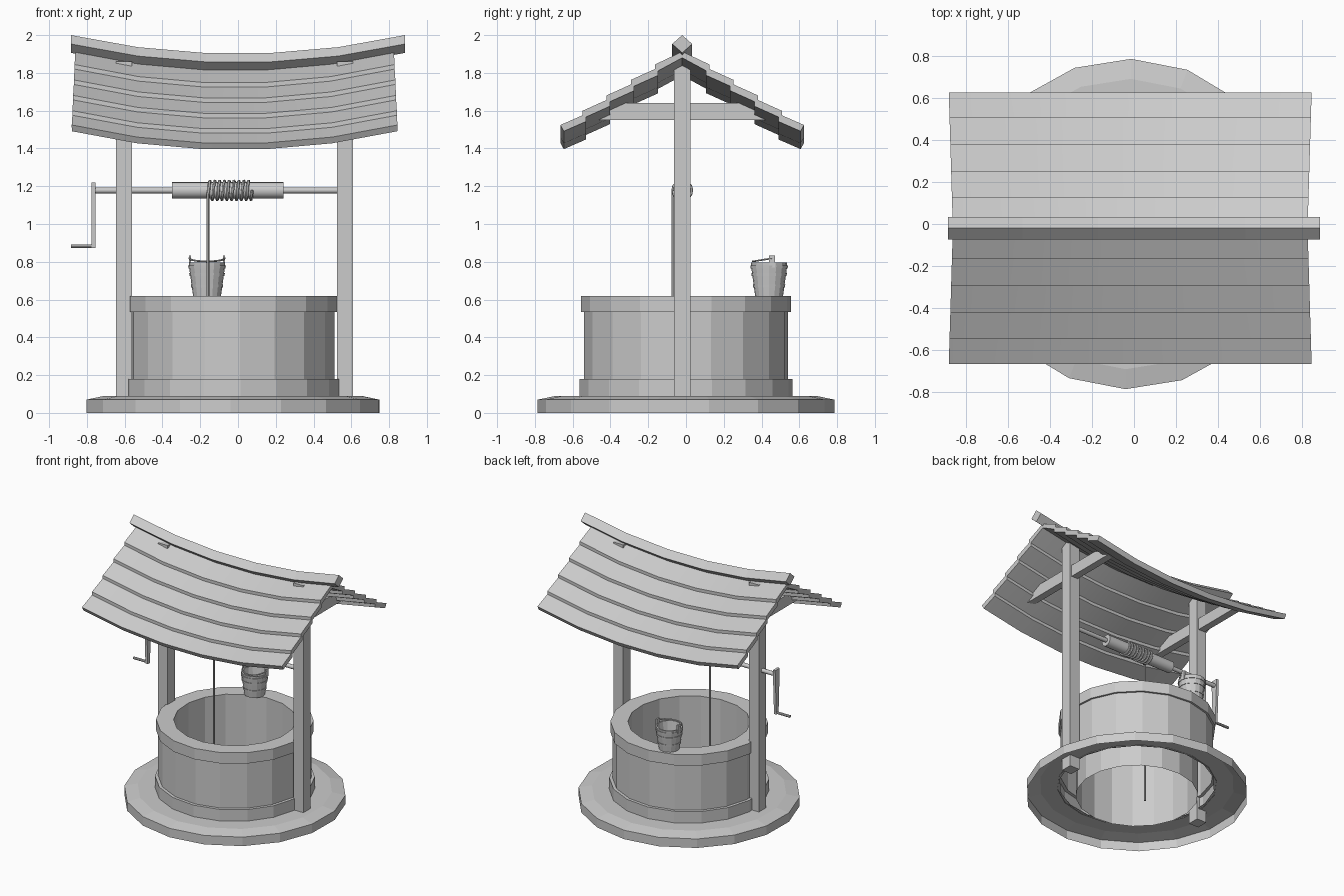
import bpy, bmesh
from math import sin, cos, pi, radians
from mathutils import Vector

if "Cube" in bpy.data.objects:
    bpy.data.objects.remove(bpy.data.objects["Cube"])

CY = -0.02          # y of the posts, ridge and axle


def finish(name, bm, smooth=False, fix=True):
    bmesh.ops.remove_doubles(bm, verts=bm.verts, dist=1e-5)
    if fix:
        bmesh.ops.recalc_face_normals(bm, faces=bm.faces)
    me = bpy.data.meshes.new(name)
    bm.to_mesh(me)
    bm.free()
    ob = bpy.data.objects.new(name, me)
    bpy.context.collection.objects.link(ob)
    if smooth:
        bpy.ops.object.select_all(action='DESELECT')
        ob.select_set(True)
        bpy.context.view_layer.objects.active = ob
        bpy.ops.object.shade_smooth_by_angle(angle=radians(35))
    return ob


def lathe(name, profile, n, center, phase=0.0, smooth=False):
    """Turn an (r, z) profile around z; profile runs up the outside."""
    bm = bmesh.new()
    rings = []
    for r, z in profile:
        rings.append([bm.verts.new((center[0] + r * cos(phase + 2 * pi * i / n),
                                    center[1] + r * sin(phase + 2 * pi * i / n), z))
                      for i in range(n)])
    for a, b in zip(rings, rings[1:]):
        for i in range(n):
            j = (i + 1) % n
            bm.faces.new((a[i], a[j], b[j], b[i]))
    return finish(name, bm, smooth, fix=False)


def loft(name, sections, smooth=False):
    """Skin equal closed point loops and cap the ends."""
    bm = bmesh.new()
    loops = [[bm.verts.new(p) for p in s] for s in sections]
    n = len(loops[0])
    for a, b in zip(loops, loops[1:]):
        for i in range(n):
            j = (i + 1) % n
            bm.faces.new((a[i], a[j], b[j], b[i]))
    bm.faces.new(loops[0])
    bm.faces.new(loops[-1])
    return finish(name, bm, smooth)


def box(name, x0, x1, y0, y1, z0, z1):
    return loft(name, [[(x, y0, z0), (x, y1, z0), (x, y1, z1), (x, y0, z1)]
                       for x in (x0, x1)])


def rod(name, x0, x1, y, z, r, n=12):
    return loft(name, [[(x, y + r * cos(2 * pi * i / n), z + r * sin(2 * pi * i / n))
                        for i in range(n)] for x in (x0, x1)], True)


def wire(name, pts, r):
    """Round rope or wire along a path, as a mesh."""
    cu = bpy.data.curves.new(name, 'CURVE')
    cu.dimensions = '3D'
    cu.bevel_depth = r
    cu.bevel_resolution = 1
    cu.use_fill_caps = True
    sp = cu.splines.new('POLY')
    sp.points.add(len(pts) - 1)
    for p, q in zip(sp.points, pts):
        p.co = (*q, 1)
    ob = bpy.data.objects.new(name, cu)
    bpy.context.collection.objects.link(ob)
    bpy.ops.object.select_all(action='DESELECT')
    ob.select_set(True)
    bpy.context.view_layer.objects.active = ob
    bpy.ops.object.convert(target='MESH')
    bpy.ops.object.shade_smooth_by_angle(angle=radians(50))


# stone base (open underneath) and well wall
C = (-0.027, 0)
lathe("base_slab", [(.785, 0), (.785, .07), (.69, .09), (.55, .09)], 18, C, radians(89))
lathe("well_wall", [(.565, .085), (.565, .18), (.542, .18), (.542, .535), (.557, .535),
                    (.557, .62), (.433, .62), (.433, 0)], 18, C, radians(274))

# posts and roof tie beams
for side, x in (("left", -.604), ("right", .567)):
    box(side + "_post", x - .042, x + .042, CY - .044, CY + .044, 0, 1.86)
    loft(side + "_tie_beam", [[(x + s, CY - .485, 1.55), (x + s, CY + .485, 1.55),
                               (x + s, CY + .32, 1.64), (x + s, CY - .32, 1.64)]
                              for s in (-.028, .028)])

# sagging roof: stations along x with their drop in z
STATIONS = [(-.885, 0), (-.53, -.064), (-.17, -.095), (.17, -.095), (.53, -.064), (.885, 0)]
steps = [0, .145, .272, .4, .527, .645]
top, under = [], []
for a, b in zip(steps, steps[1:]):
    for d, lift in ((a, -.012), (b, .012)):
        z = 1.925 - .64 * d + lift
        top.append((d, z))
        under.append((max(d - .018, 0), z - .033))
section = top + under[::-1]
for side, s in (("front", -1), ("back", 1)):
    loft(side + "_roof", [[(-.018 + x / .885 * (.843 + .03 * d), CY + s * d, z + dz)
                           for d, z in section] for x, dz in STATIONS], True)

# ridge beam, a square bar standing on edge
loft("ridge_beam", [[(x, CY + y, z + dz) for y, z in
                     ((0, 2.0), (.053, 1.953), (0, 1.906), (-.053, 1.953))]
                    for x, dz in STATIONS])

# windlass: axle, drum, crank
AZ = 1.178
rod("axle", -.77, .54, CY, AZ, .016)
rod("drum", -.35, .24, CY, AZ, .044, 16)
loft("crank_arm", [[(x, CY - .028, 1.22), (x, CY + .028, 1.22),
                    (x, CY + .014, .872), (x, CY - .014, .872)] for x in (-.775, -.755)])
rod("crank_handle", -.885, -.76, CY, .882, .01, 8)

# rope: coil on the drum and the hanging end
turns, per = 9, 14
coil = [(-.155 + .23 * i / (turns * per),
         CY - .05 * cos(2 * pi * i / per), AZ + .05 * sin(2 * pi * i / per))
        for i in range(turns * per + 1)]
wire("rope", [(-.16, CY - .05, .04), (-.16, CY - .05, AZ - .02)] + coil, .008)

# bucket with hoops, ears and a folded handle
B = (-.164, .44)
lathe("bucket", [(0, .62), (.074, .62), (.094, .765), (.094, .77), (.096, .795),
                 (.084, .795), (.066, .635), (0, .635)], 16, B)
for name, z, r in (("lower_hoop", .665, .081), ("middle_hoop", .725, .0895),
                   ("upper_hoop", .765, .095)):
    lathe(name, [(r - .008, z), (r + .003, z), (r + .005, z + .016), (r - .006, z + .016)], 16, B)
for side, s in (("left", -1), ("right", 1)):
    x = B[0] + s * .09
    box(side + "_bucket_ear", x - .006, x + .006, B[1] - .001, B[1] + .03, .77, .832)
arc = [(B[0] + .094 * cos(pi * i / 10), B[1] + .014 - .1 * sin(pi * i / 10),
        .818 - .016 * sin(pi * i / 10)) for i in range(11)]
wire("bucket_handle", arc, .005)
